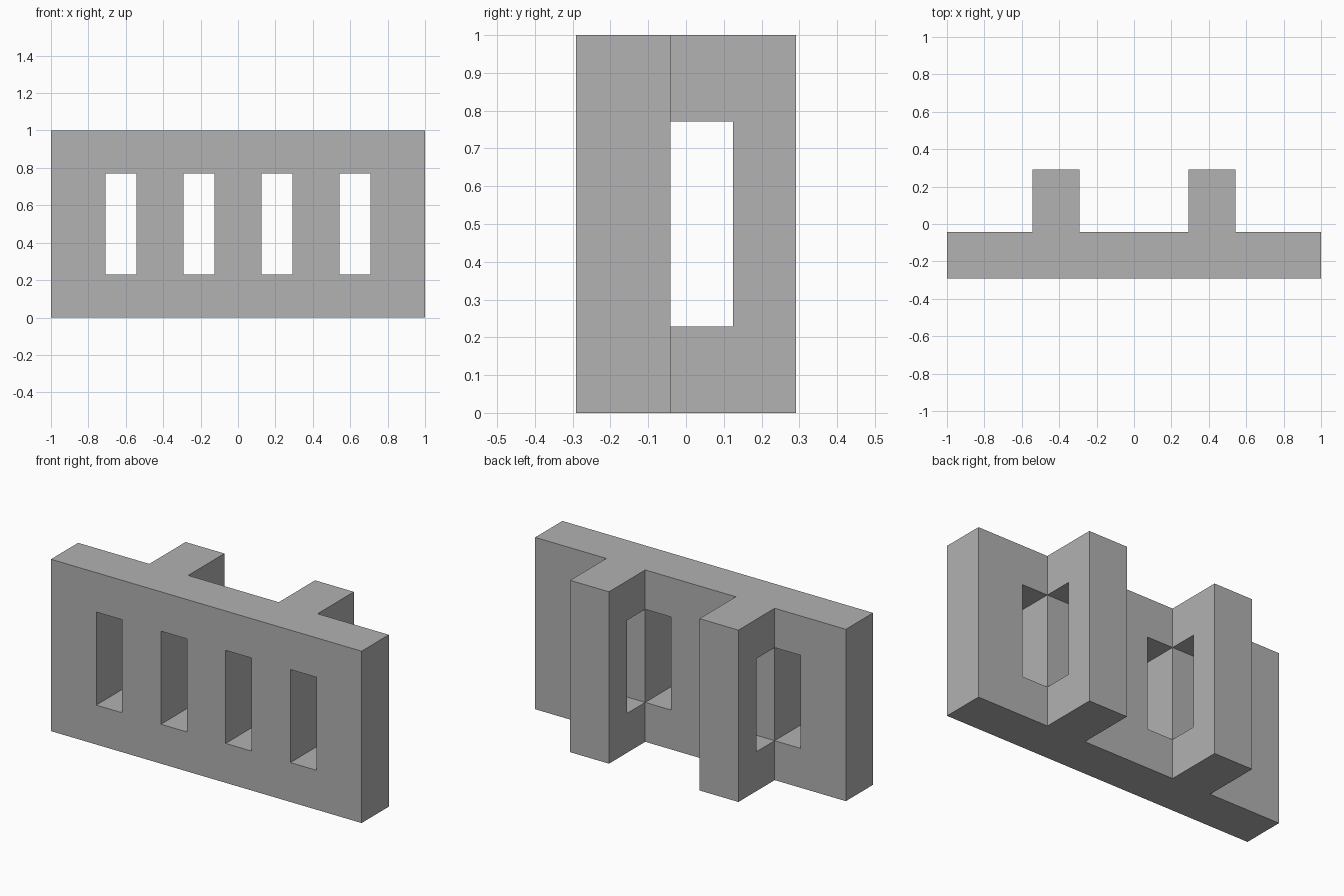
import bpy
import bmesh

default = bpy.data.objects.get("Cube")
if default:
    bpy.data.objects.remove(default, do_unlink=True)

# Layout: everything sits on a module of one twelfth of the length
U = 2 / 12
HEIGHT = 6 * U
FRONT, WALL_BACK, REAR = -1.75 * U, -0.25 * U, 1.75 * U
SILL, HEAD = 0.2292, 0.7708
WINDOW_CENTRES = [s * c * U for s in (-1, 1) for c in (1.25, 3.75)]
BUTTRESS_CENTRE = 2.5 * U
BUTTRESS_WIDTH = 1.5 * U

stone = bpy.data.materials.new("grey_stone")
stone.use_nodes = True
GREY = (0.445, 0.445, 0.445, 1)
stone.diffuse_color = GREY
stone.node_tree.nodes["Principled BSDF"].inputs["Base Color"].default_value = GREY


def add_object(name, bm):
    bmesh.ops.recalc_face_normals(bm, faces=bm.faces)
    mesh = bpy.data.meshes.new(name)
    bm.to_mesh(mesh)
    bm.free()
    mesh.materials.append(stone)
    obj = bpy.data.objects.new(name, mesh)
    bpy.context.collection.objects.link(obj)
    return obj


def add_box(bm, low, high):
    verts = bmesh.ops.create_cube(bm, size=1)["verts"]
    for v in verts:
        for i in range(3):
            v.co[i] = high[i] if v.co[i] > 0 else low[i]


# Long wall slab
bm = bmesh.new()
add_box(bm, (-1, FRONT, 0), (1, WALL_BACK, HEIGHT))
wall = add_object("wall", bm)

# Four window openings cut through the wall
bm = bmesh.new()
for x in WINDOW_CENTRES:
    add_box(bm, (x - U / 2, FRONT - U, SILL), (x + U / 2, WALL_BACK + U, HEAD))
cutter = add_object("window_cutter", bm)
cutter.hide_render = True

cut = wall.modifiers.new("windows", "BOOLEAN")
cut.operation = "DIFFERENCE"
cut.solver = "EXACT"
cut.object = cutter
bpy.context.view_layer.objects.active = wall
bpy.ops.object.modifier_apply(modifier=cut.name)
bpy.data.objects.remove(cutter, do_unlink=True)

# Rear buttresses: a side profile notched beside the wall, extruded across
notch = WALL_BACK + U
profile = [(WALL_BACK, 0), (REAR, 0), (REAR, HEIGHT), (WALL_BACK, HEIGHT),
           (WALL_BACK, HEAD), (notch, HEAD), (notch, SILL), (WALL_BACK, SILL)]
for name, side in (("right_buttress", -1), ("left_buttress", 1)):
    bm = bmesh.new()
    x = side * BUTTRESS_CENTRE - BUTTRESS_WIDTH / 2
    face = bm.faces.new([bm.verts.new((x, y, z)) for y, z in profile])
    grown = bmesh.ops.extrude_face_region(bm, geom=[face])["geom"]
    moved = [g for g in grown if isinstance(g, bmesh.types.BMVert)]
    bmesh.ops.translate(bm, verts=moved, vec=(BUTTRESS_WIDTH, 0, 0))
    # extrude_face_region keeps the starting face as the near cap
    add_object(name, bm)
